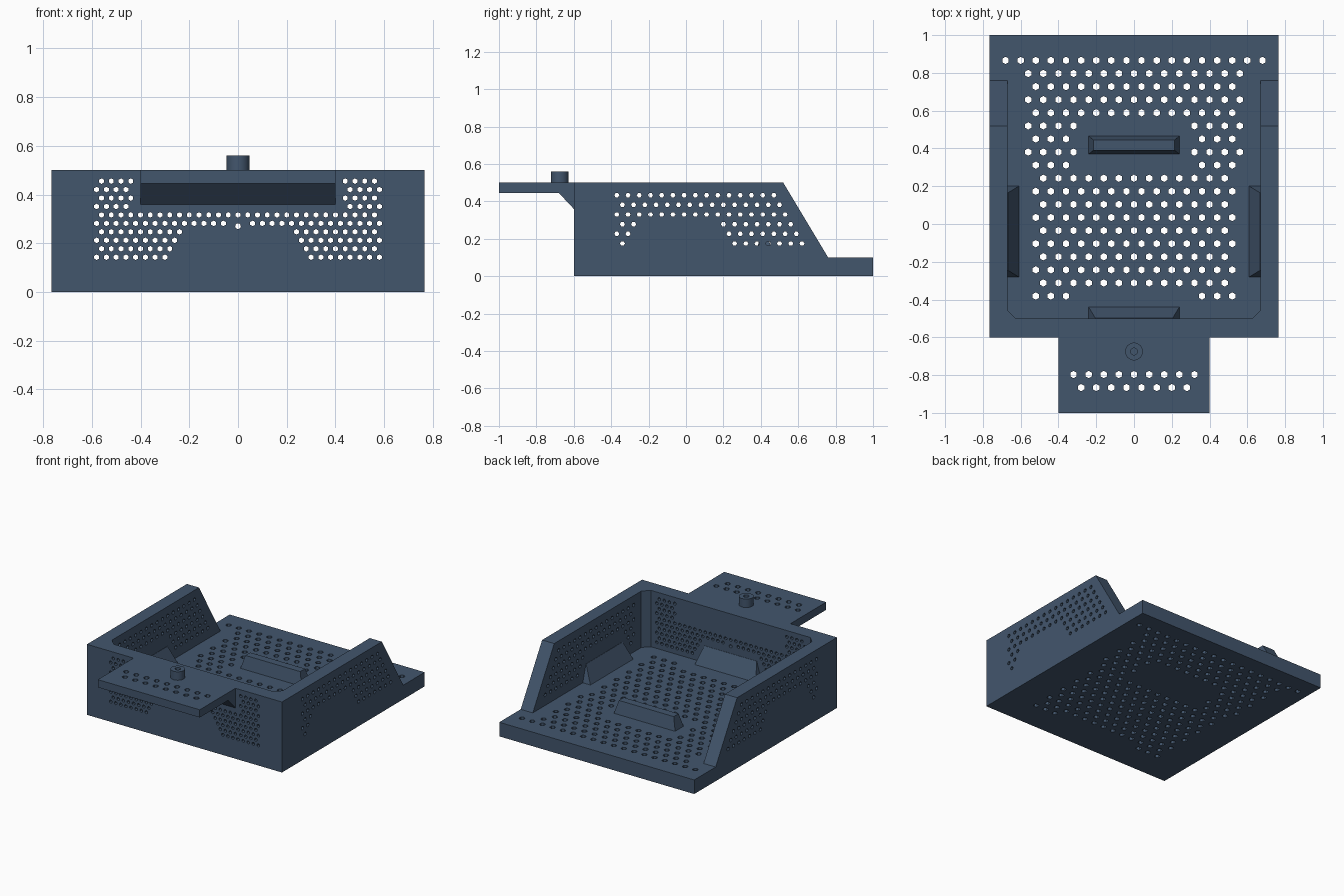
import bpy, bmesh, math
from mathutils import Matrix, Vector

if "Cube" in bpy.data.objects:
    bpy.data.objects.remove(bpy.data.objects["Cube"])

paint = bpy.data.materials.new("slate_blue")
paint.diffuse_color = (0.055, 0.092, 0.152, 1)
paint.use_nodes = True
paint.node_tree.nodes["Principled BSDF"].inputs["Base Color"].default_value = paint.diffuse_color


def make_object(name, bm):
    bmesh.ops.recalc_face_normals(bm, faces=bm.faces[:])
    mesh = bpy.data.meshes.new(name)
    bm.to_mesh(mesh)
    bm.free()
    mesh.materials.append(paint)
    ob = bpy.data.objects.new(name, mesh)
    bpy.context.collection.objects.link(ob)
    return ob


def prism(name, points, offset):
    """Extrude a closed 3D outline along an offset."""
    bm = bmesh.new()
    face = bm.faces.new([bm.verts.new(p) for p in points])
    new = bmesh.ops.extrude_face_region(bm, geom=[face])["geom"]
    bmesh.ops.translate(bm, vec=Vector(offset),
                        verts=[v for v in new if isinstance(v, bmesh.types.BMVert)])
    return make_object(name, bm)


def add_pin(bm, centre, radius, depth, axis, sides=6):
    """Hole cutter along one axis."""
    rot = {"x": Matrix.Rotation(math.pi / 2, 4, "Y"),
           "y": Matrix.Rotation(math.pi / 2, 4, "X"),
           "z": Matrix.Identity(4)}[axis]
    bmesh.ops.create_cone(bm, cap_ends=True, segments=sides, radius1=radius,
                          radius2=radius, depth=depth,
                          matrix=Matrix.Translation(centre) @ rot)


def cut(ob, cutter):
    mod = ob.modifiers.new("cut", "BOOLEAN")
    mod.operation = "DIFFERENCE"
    mod.solver = "EXACT"
    mod.object = cutter
    cutter.hide_render = True
    bpy.context.view_layer.update()
    bpy.context.view_layer.objects.active = ob
    bpy.ops.object.modifier_apply(modifier=mod.name)
    bpy.data.objects.remove(cutter, do_unlink=True)


# Tray: side profile across the width, hollowed by a chamfered cavity open at the back
W = 0.765
side = [(-0.6, 0), (1, 0), (1, 0.1), (0.76, 0.1), (0.52, 0.5), (-0.6, 0.5)]
tray = prism("tray", [(-W, y, z) for y, z in side], (2 * W, 0, 0))
floor_plan = [(-0.67, 1.1), (-0.67, -0.455), (-0.625, -0.5),
              (0.625, -0.5), (0.67, -0.455), (0.67, 1.1)]
cut(tray, prism("cavity", [(x, y, 0.1) for x, y in floor_plan], (0, 0, 0.6)))

holes = bmesh.new()

# Floor vents: staggered rows, leaving room around the blocks
for k in range(19):
    y = 0.866 - 0.0693 * k
    limit = 0.7 if k == 0 else 0.57 if k < 9 else 0.53
    inner = 0.3 if 5 <= k <= 8 or k == 18 else -1
    for i in range(-17, 18):
        x = 0.04 * i
        if (i + k) % 2 and inner < abs(x) < limit:
            add_pin(holes, (x, y, 0.05), 0.0195, 0.14, "z")

# Front wall vents: finer pitch, clear of the shelf brace and the front block
for k in range(10):
    z = 0.455 - 0.0347 * k
    inner = 0.43 if k < 4 else (-1, 0.03)[k - 4] if k < 6 else 0.23 + 0.02 * (k - 6)
    for i in range(-29, 30):
        x = 0.02 * i
        if (i + k) % 2 == 0 and inner < abs(x):
            add_pin(holes, (x, -0.55, z), 0.0115, 0.14, "y")
add_pin(holes, (0, -0.55, 0.27), 0.0115, 0.14, "y", 12)

# Side wall vents: upper rows run through, lower rows skip the side blocks
for k in range(6):
    z = 0.433 - 0.0517 * k
    for i in range(17):
        y = -0.37 + 0.03 * (k % 2) + 0.06 * i
        blocked = k >= 3 and -0.265 - 0.03 * (k - 3) < y < 0.185 + 0.03 * (k - 3)
        if y < 0.485 + 0.03 * k and not blocked:
            for s in (-1, 1):
                add_pin(holes, (s * 0.7175, y, z), 0.0135, 0.14, "x")
cut(tray, make_object("vent_cutter", holes))

# Front shelf with a sloped brace underneath
brace = [(-1, 0.445), (-1, 0.5), (-0.6, 0.5), (-0.6, 0.36), (-0.68, 0.445)]
shelf = prism("shelf", [(-0.4, y, z) for y, z in brace], (0.8, 0, 0))
holes = bmesh.new()
for y, start, count in ((-0.797, -0.32, 9), (-0.866, -0.28, 8)):
    for i in range(count):
        add_pin(holes, (start + 0.08 * i, y, 0.47), 0.0195, 0.14, "z")
cut(shelf, make_object("shelf_cutter", holes))

# Peg with a blind hole
bm = bmesh.new()
add_pin(bm, (0, -0.675, 0.525), 0.047, 0.07, "z", 32)
peg = make_object("peg", bm)
bm = bmesh.new()
add_pin(bm, (0, -0.675, 0.56), 0.018, 0.1, "z", 24)
cut(peg, make_object("peg_cutter", bm))
bpy.ops.object.select_all(action="DESELECT")
peg.select_set(True)
bpy.context.view_layer.objects.active = peg
bpy.ops.object.shade_smooth_by_angle()


def block(name, bottom, top, z_top, matrix=Matrix.Identity(4)):
    """Tapered block from a bottom and a top rectangle: half width, y0, y1."""
    bm = bmesh.new()
    for (hw, y0, y1), z in ((bottom, 0.1), (top, z_top)):
        for x in (-hw, hw):
            for y in (y0, y1):
                bm.verts.new(matrix @ Vector((x, y, z)))
    bmesh.ops.convex_hull(bm, input=bm.verts[:])
    bmesh.ops.dissolve_limit(bm, angle_limit=0.01, verts=bm.verts[:], edges=bm.edges[:])
    return make_object(name, bm)


# Locating blocks on the floor and against the three walls
block("floor_block", (0.24, 0.37, 0.465), (0.215, 0.39, 0.445), 0.19)
block("front_block", (0.24, -0.505, -0.44), (0.205, -0.505, -0.498), 0.22)
for s, name in ((1, "right_block"), (-1, "left_block")):
    turn = Matrix.Translation((0, -0.04, 0)) @ Matrix.Rotation(s * math.pi / 2, 4, "Z")
    block(name, (0.24, -0.675, -0.61), (0.205, -0.675, -0.668), 0.22, turn)
